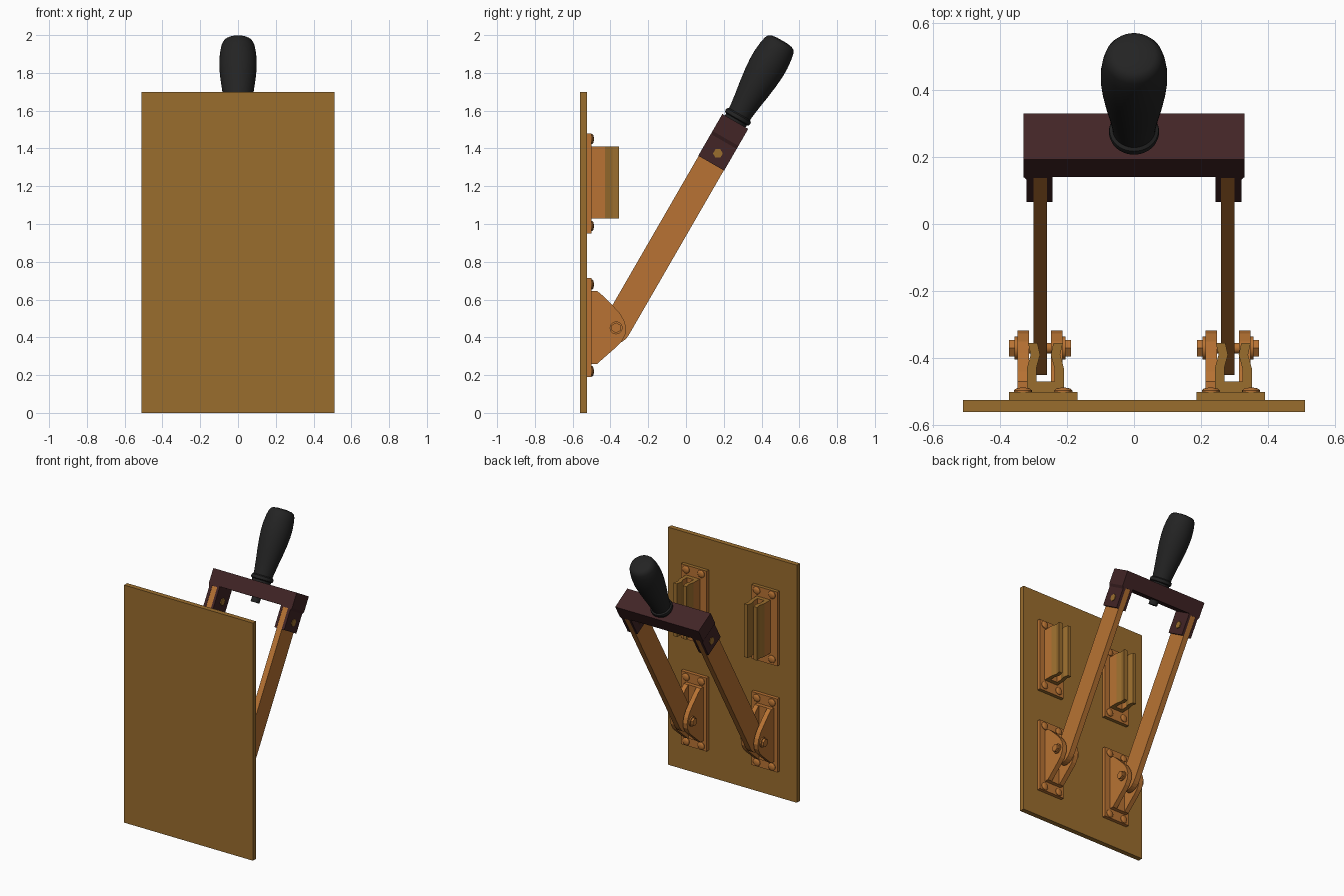
import bpy, bmesh, math
from mathutils import Matrix, Vector

if "Cube" in bpy.data.objects:
    bpy.data.objects.remove(bpy.data.objects["Cube"])


def material(name, rgb):
    m = bpy.data.materials.new(name)
    m.diffuse_color = (*rgb, 1)
    m.use_nodes = True
    m.node_tree.nodes["Principled BSDF"].inputs["Base Color"].default_value = m.diffuse_color
    return m


GOLD = material("board_gold", (0.323, 0.153, 0.027))
COPPER = material("copper", (0.479, 0.171, 0.033))
MAROON = material("dark_maroon", (0.054, 0.018, 0.019))
BLACK = material("handle_black", (0.017, 0.017, 0.017))

# lever frame: origin on the hinge, local z runs along the blades
LEVER = Matrix.Translation((0, -0.37, 0.45)) @ Matrix.Rotation(math.radians(-30), 4, 'X')
IDENT = Matrix.Identity(4)


def finish(name, bm, mats, frame=IDENT, rule=None, smooth=False):
    bm.transform(frame)
    bmesh.ops.recalc_face_normals(bm, faces=bm.faces)
    if rule:
        for f in bm.faces:
            f.material_index = rule(f)
    me = bpy.data.meshes.new(name)
    bm.to_mesh(me)
    bm.free()
    for m in mats:
        me.materials.append(m)
    ob = bpy.data.objects.new(name, me)
    bpy.context.collection.objects.link(ob)
    if smooth:
        bpy.ops.object.select_all(action='DESELECT')
        bpy.context.view_layer.objects.active = ob
        ob.select_set(True)
        bpy.ops.object.shade_smooth_by_angle(angle=math.radians(35))
    return ob


def prism(name, pts, lo, hi, place, mats, frame=IDENT, rule=None):
    """Extrude a 2D outline from lo to hi; place(u, v, w) gives the 3D point."""
    bm = bmesh.new()
    a = [bm.verts.new(place(u, v, lo)) for u, v in pts]
    b = [bm.verts.new(place(u, v, hi)) for u, v in pts]
    bm.faces.new(a)
    bm.faces.new(b)
    for i in range(len(pts)):
        j = (i + 1) % len(pts)
        bm.faces.new((a[i], a[j], b[j], b[i]))
    return finish(name, bm, mats, frame, rule)


def box(name, x, y, z, mats, rule=None):
    pts = [(x[0], y[0]), (x[1], y[0]), (x[1], y[1]), (x[0], y[1])]
    return prism(name, pts, z[0], z[1], lambda u, v, w: (u, v, w), mats, rule=rule)


def lathe(name, profile, sides, mat, frame):
    """Revolve (radius, height) points about local z."""
    bm = bmesh.new()
    rings = []
    for r, h in profile:
        rings.append([bm.verts.new((r * math.cos(2 * math.pi * k / sides),
                                    r * math.sin(2 * math.pi * k / sides), h))
                      for k in range(sides)])
    for a, b in zip(rings, rings[1:]):
        for k in range(sides):
            j = (k + 1) % sides
            bm.faces.new((a[k], a[j], b[j], b[k]))
    bm.faces.new(rings[0])
    bm.faces.new(rings[-1])
    return finish(name, bm, [mat], frame, smooth=sides > 8)


def along_x(x, y, z):
    return Matrix.Translation((x, y, z)) @ Matrix.Rotation(math.pi / 2, 4, 'Y')


def screws(name, cx, zs):
    for x in (cx - 0.06, cx + 0.06):
        for z in zs:
            frame = Matrix.Translation((x, -0.502, z)) @ Matrix.Rotation(-math.pi / 2, 4, 'X')
            lathe(name, [(0.027, 0), (0.027, 0.006), (0.02, 0.012), (0.008, 0.014)], 16, COPPER, frame)


# backing board
box("board", (-0.51, 0.51), (-0.56, -0.525), (0, 1.70), [GOLD])


def ends_gold(f):
    return 1 if abs(f.normal.z) > 0.9 else 0


def jaw_rule(f):
    return 1 if abs(f.normal.z) > 0.9 or f.calc_center_median().y > -0.43 else 0


# hinge ear outline in (y, z), and half of the spring jaw outline in (x, y)
EAR = [(-0.50, 0.645), (-0.47, 0.645), (-0.44, 0.62), (-0.385, 0.565), (-0.35, 0.527),
       (-0.327, 0.488), (-0.317, 0.45), (-0.322, 0.413), (-0.342, 0.375),
       (-0.365, 0.352), (-0.47, 0.26), (-0.50, 0.26)]
JAW = [(0.055, -0.50), (0.055, -0.43), (0.051, -0.415), (0.044, -0.39), (0.052, -0.354),
       (0.024, -0.354), (0.016, -0.39), (0.023, -0.415), (0.027, -0.43), (0.027, -0.47)]

for side in (-1, 1):
    bx = 0.28 * side                 # blade centre
    px = bx + 0.009                  # mounting plate centre

    # hinge bracket
    box("hinge_plate", (px - 0.102, px + 0.102), (-0.525, -0.50), (0.19, 0.715), [COPPER])
    box("hinge_web", (bx - 0.04, bx + 0.04), (-0.50, -0.473), (0.26, 0.645), [COPPER])
    for e in (-1, 1):
        c = bx + e * 0.05
        prism("hinge_ear", EAR, c - 0.017, c + 0.017, lambda u, v, w: (w, u, v), [COPPER])
    screws("hinge_screw", px, (0.22, 0.68))

    # hinge bolt with washers and hex heads
    lathe("hinge_bolt", [(0.016, -0.09), (0.016, 0.09)], 16, COPPER, along_x(bx, -0.37, 0.45))
    for e in (-1, 1):
        lathe("hinge_washer", [(0.034, -0.005), (0.034, 0.005)], 20, COPPER,
              along_x(bx + e * 0.071, -0.37, 0.45))
        lathe("hinge_nut", [(0.028, -0.009), (0.028, 0.009)], 6, COPPER,
              along_x(bx + e * 0.083, -0.37, 0.45))

    # spring contact clip
    box("contact_plate", (px - 0.102, px + 0.102), (-0.525, -0.50), (0.95, 1.48),
        [COPPER, GOLD], ends_gold)
    outline = JAW + [(-u, v) for u, v in reversed(JAW)]
    prism("contact_jaws", [(u + bx + 0.016, v) for u, v in outline], 1.03, 1.41,
          lambda u, v, w: (u, v, w), [COPPER, GOLD], rule=jaw_rule)
    screws("contact_screw", px, (0.99, 1.45))

    # blade with a rounded lower end
    end = [(-0.077 * math.cos(math.pi * k / 12), -0.088 * math.sin(math.pi * k / 12))
           for k in range(13)]
    prism("blade", end + [(0.077, 1.15), (-0.077, 1.15)], bx - 0.02, bx + 0.02,
          lambda u, v, w: (w, u, v), [COPPER], LEVER)

    # screws holding the blade in the crossbar
    lathe("crossbar_screw", [(0.026, -0.044), (0.026, 0.044)], 6, GOLD,
          LEVER @ along_x(bx, 0.005, 1.069))

# crossbar with forked legs that hold the blades
HALF = [(0.33, 1.262), (0.33, 1.158), (0.32, 1.14), (0.32, 1.007), (0.30, 1.007),
        (0.30, 1.15), (0.26, 1.15), (0.26, 1.007), (0.243, 1.007), (0.243, 1.158)]
prism("crossbar", HALF + [(-u, v) for u, v in reversed(HALF)], -0.079, 0.079,
      lambda u, v, w: (u, w, v), [MAROON], LEVER)

# handle grip and the nut under the crossbar
GRIP = [(0.062, 1.26), (0.064, 1.275), (0.073, 1.28), (0.075, 1.29), (0.073, 1.30),
        (0.064, 1.307), (0.066, 1.33), (0.074, 1.39), (0.085, 1.46), (0.094, 1.53),
        (0.099, 1.59), (0.099, 1.64), (0.094, 1.69), (0.087, 1.725), (0.078, 1.743),
        (0.063, 1.752), (0.03, 1.757)]
lathe("handle", GRIP, 40, BLACK, LEVER)
lathe("handle_nut", [(0.03, 1.125), (0.03, 1.16)], 20, BLACK, LEVER)
